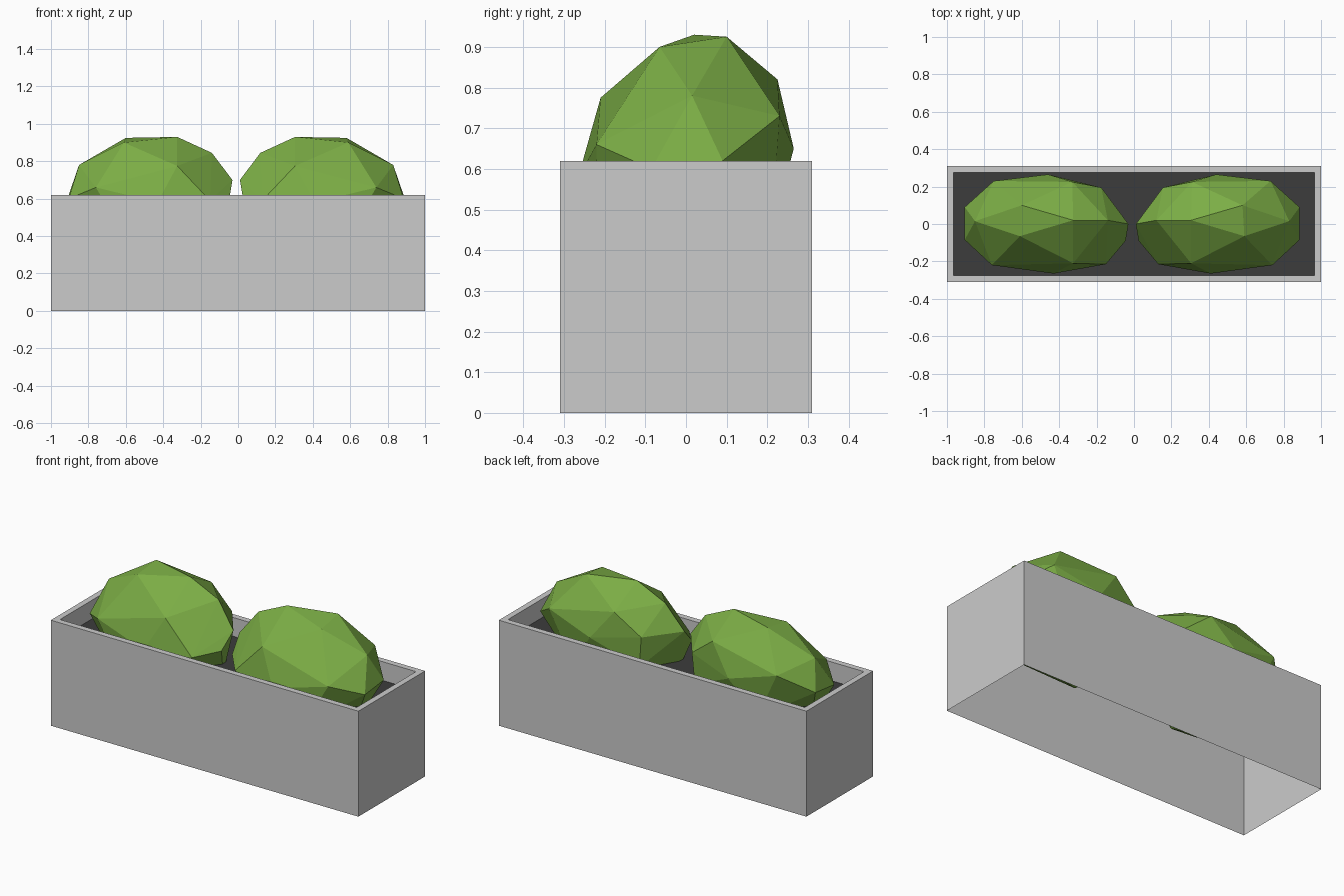
import bpy, bmesh
from mathutils import Vector

if "Cube" in bpy.data.objects:
    bpy.data.objects.remove(bpy.data.objects["Cube"])


def material(name, rgb):
    m = bpy.data.materials.new(name)
    m.diffuse_color = (*rgb, 1)
    m.use_nodes = True
    m.node_tree.nodes["Principled BSDF"].inputs["Base Color"].default_value = m.diffuse_color
    return m


def add_object(name, bm, mat=None):
    me = bpy.data.meshes.new(name)
    bmesh.ops.recalc_face_normals(bm, faces=bm.faces)
    bm.to_mesh(me)
    bm.free()
    ob = bpy.data.objects.new(name, me)
    bpy.context.collection.objects.link(ob)
    if mat:
        me.materials.append(mat)
    return ob


leaf = material("leaf", (0.20, 0.42, 0.06))
earth = material("earth", (0.045, 0.045, 0.045))

W, D, H = 1.0, 0.31, 0.62      # planter half width, half depth, height
WALL, SOIL_Z = 0.035, 0.51

# Planter: nested rectangles, outer wall, rim and inner wall, open underneath
bm = bmesh.new()
rings = []
for inset, z in ((0, 0), (0, H), (WALL, H), (WALL, SOIL_Z)):
    w, d = W - inset, D - inset
    rings.append([bm.verts.new((x, y, z))
                  for x, y in ((-w, -d), (w, -d), (w, d), (-w, d))])
for a, b in zip(rings, rings[1:]):
    for i in range(4):
        j = (i + 1) % 4
        bm.faces.new((a[i], a[j], b[j], b[i]))
add_object("planter_box", bm)

# Soil sheet closing the inner wall
bm = bmesh.new()
w, d = W - WALL, D - WALL
bm.faces.new([bm.verts.new((x, y, SOIL_Z))
              for x, y in ((-w, -d), (w, -d), (w, d), (-w, d))])
add_object("soil", bm, earth)

# Bush: faceted boulder shape; the crown is repeated point-symmetrically below
CENTRE = Vector((-0.468, 0, 0.61))
CROWN = [(-.60, .10, .925), (-.325, .02, .93), (-.33, .225, .82),
         (-.85, .015, .78), (-.14, .02, .845), (-.61, -.065, .90),
         (-.325, -.21, .775)]
GIRTH = [(-.905, .09, .62), (-.905, -.085, .60), (-.75, .23, .73),
         (-.46, .265, .65), (-.175, .195, .70), (-.03, 0, .70),
         (-.045, -.09, .61), (-.15, -.215, .59), (-.43, -.265, .58),
         (-.76, -.22, .66), (-.19, .19, .52)]


def bush(name, mirrored):
    points = [Vector(p) for p in CROWN + GIRTH]
    points += [2 * CENTRE - Vector(p) for p in CROWN]
    bm = bmesh.new()
    for p in points:
        if mirrored:
            p.x = -0.02 - p.x
        bm.verts.new(p)
    hull = bmesh.ops.convex_hull(bm, input=bm.verts[:])
    loose = [v for v in bm.verts if not v.link_faces]
    bmesh.ops.delete(bm, geom=loose, context='VERTS')
    add_object(name, bm, leaf)


bush("left_bush", False)
bush("right_bush", True)
